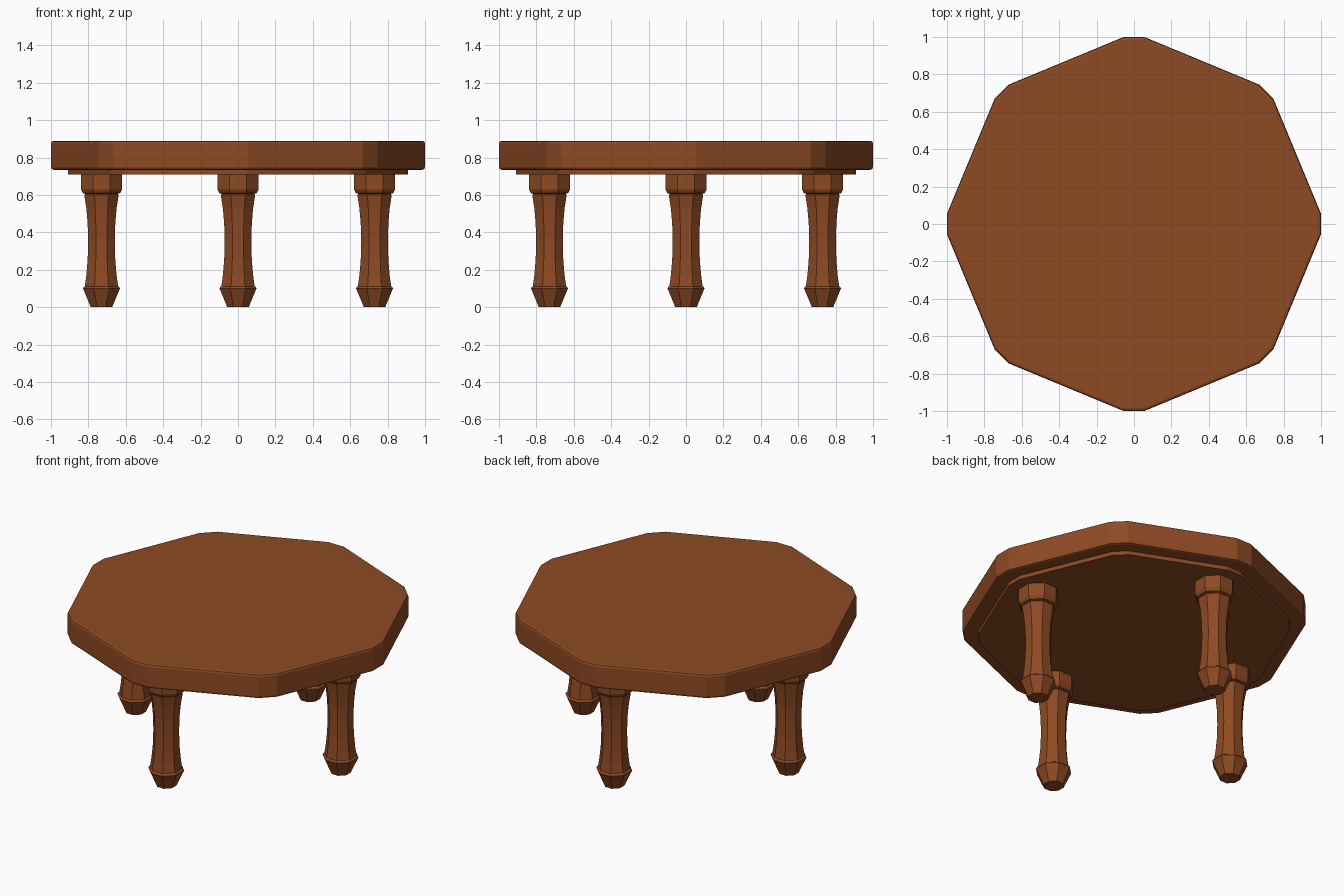
import bpy, bmesh, math

if "Cube" in bpy.data.objects:
    bpy.data.objects.remove(bpy.data.objects["Cube"])

wood = bpy.data.materials.new("brown wood")
wood.diffuse_color = (0.27, 0.068, 0.017, 1)
wood.use_nodes = True
wood.node_tree.nodes["Principled BSDF"].inputs["Base Color"].default_value = wood.diffuse_color


def loft(name, rings):
    """Closed solid from a list of equal-length point rings, bottom to top."""
    bm = bmesh.new()
    rows = [[bm.verts.new(p) for p in ring] for ring in rings]
    n = len(rows[0])
    for a, b in zip(rows, rows[1:]):
        for i in range(n):
            j = (i + 1) % n
            bm.faces.new((a[i], a[j], b[j], b[i]))
    bm.faces.new(rows[0][::-1])
    bm.faces.new(rows[-1])
    me = bpy.data.meshes.new(name)
    bm.to_mesh(me)
    bm.free()
    me.materials.append(wood)
    ob = bpy.data.objects.new(name, me)
    bpy.context.collection.objects.link(ob)
    return ob


def cut_octagon(r, z):
    """Octagon with corners on the axes, each corner cut off flat."""
    half = math.atan2(0.055, 1.0)
    k = r / math.cos(half)
    return [(k * math.cos(i * math.pi / 4 + s * half),
             k * math.sin(i * math.pi / 4 + s * half), z)
            for i in range(8) for s in (-1, 1)]


def octagon(cx, cy, r, z):
    """Octagon with flat sides facing the axes; r is the half width."""
    k = r / math.cos(math.pi / 8)
    return [(cx + k * math.cos((i + 0.5) * math.pi / 4),
             cy + k * math.sin((i + 0.5) * math.pi / 4), z) for i in range(8)]


# Table top with softened rims
loft("table_top", [cut_octagon(r, z) for r, z in
     [(0.985, 0.735), (0.996, 0.739), (1.0, 0.75),
      (1.0, 0.875), (0.996, 0.886), (0.985, 0.89)]])

# Thin plate under the top
loft("under_plate", [cut_octagon(0.91, 0.71), cut_octagon(0.91, 0.738)])

# Turned legs: foot, ring, waisted shaft, then the collar above
leg_profile = [(0.057, 0), (0.096, 0.094), (0.099, 0.1), (0.096, 0.107),
               (0.089, 0.112), (0.081, 0.17), (0.074, 0.25), (0.071, 0.35),
               (0.074, 0.45), (0.081, 0.53), (0.091, 0.594), (0.091, 0.6),
               (0.085, 0.608), (0.085, 0.62)]
collar_profile = [(0.085, 0.606), (0.1, 0.61), (0.11, 0.63), (0.11, 0.712)]
for side, x, y in [("front", 0, -0.73), ("back", 0, 0.73),
                   ("left", -0.73, 0), ("right", 0.73, 0)]:
    loft(side + "_leg", [octagon(x, y, r, z) for r, z in leg_profile])
    loft(side + "_leg_collar", [octagon(x, y, r, z) for r, z in collar_profile])
